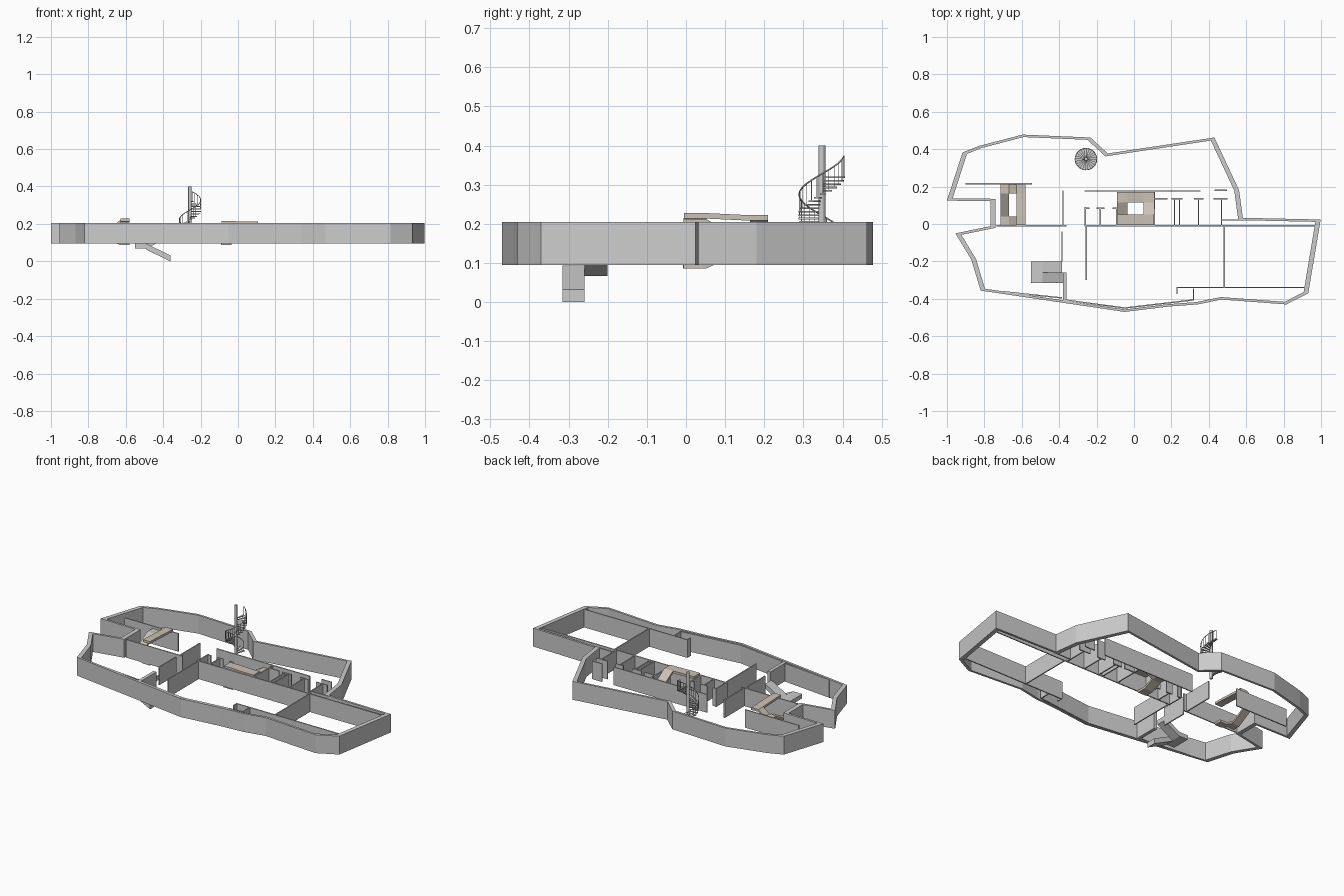
import bpy, bmesh, math
from mathutils import Vector

if "Cube" in bpy.data.objects:
    bpy.data.objects.remove(bpy.data.objects["Cube"])

Z0, Z1 = 0.095, 0.205
beige = bpy.data.materials.new("stair_stone")
beige.diffuse_color = (0.60, 0.54, 0.47, 1)
beige.use_nodes = True
beige.node_tree.nodes["Principled BSDF"].inputs["Base Color"].default_value = beige.diffuse_color


def finish(name, bm, mat=None):
    bmesh.ops.recalc_face_normals(bm, faces=bm.faces)
    me = bpy.data.meshes.new(name)
    bm.to_mesh(me)
    bm.free()
    ob = bpy.data.objects.new(name, me)
    bpy.context.collection.objects.link(ob)
    if mat:
        me.materials.append(mat)
    return ob


def prism(bm, lower, upper):
    """Closed solid between two matching loops."""
    a = [bm.verts.new(p) for p in lower]
    b = [bm.verts.new(p) for p in upper]
    bm.faces.new(a)
    bm.faces.new(b)
    n = len(a)
    for i in range(n):
        j = (i + 1) % n
        bm.faces.new((a[i], a[j], b[j], b[i]))


def wall(bm, p, q, t=0.007, z0=Z0, z1=Z1 - 0.002):
    p, q = Vector(p), Vector(q)
    d = (q - p).normalized() * t / 2
    n = Vector((-d.y, d.x))
    loop = [p + n, q + n, q - n, p - n]
    prism(bm, [(v.x, v.y, z0) for v in loop], [(v.x, v.y, z1) for v in loop])


def slab(bm, p, q, width, za, zb, t):
    """Flight of given width along p-q whose top runs from za to zb."""
    p, q = Vector(p), Vector(q)
    d = (q - p).normalized()
    n = Vector((-d.y, d.x)) * width / 2
    loop = [(p + n, za), (q + n, zb), (q - n, zb), (p - n, za)]
    prism(bm, [(v.x, v.y, z - t) for v, z in loop], [(v.x, v.y, z) for v, z in loop])


# Outer wall: outline offset inward, thicker across x than y
outline = [(-1, .125), (-.917, .382), (-.83, .417), (-.596, .478), (-.233, .4625),
           (-.14, .377), (.43, .4625), (.562, .18), (.582, .033), (.998, .024),
           (.932, -.37), (.815, -.43), (.468, -.404), (.34, -.43), (.19, -.441),
           (-.05, -.47), (-.82, -.356), (-.87, -.19), (-.955, -.05), (-.767, -.012),
           (-.767, .122)]


def inset(pts, t, k=2.0):
    s = [Vector((x, y * k)) for x, y in pts]
    out = []
    for i, p in enumerate(s):
        d1 = (p - s[i - 1]).normalized()
        d2 = (s[(i + 1) % len(s)] - p).normalized()
        n1, n2 = Vector((d1.y, -d1.x)), Vector((d2.y, -d2.x))
        m = (n1 + n2) / (1 + n1.dot(n2))
        v = p + m * t
        out.append((v.x, v.y / k))
    return out


bm = bmesh.new()
inner = inset(outline, 0.026)
rings = [[bm.verts.new((x, y, z)) for x, y in pts]
         for pts, z in ((outline, Z0), (outline, Z1), (inner, Z1), (inner, Z0))]
n = len(outline)
for r in range(4):
    a, b = rings[r], rings[(r + 1) % 4]
    for i in range(n):
        j = (i + 1) % n
        bm.faces.new((a[i], a[j], b[j], b[i]))
finish("outer_wall", bm)

# Partitions running along x: (y, x start, x end)
bm = bmesh.new()
for y, a, b in [(.215, -.90, -.545), (-.01, -.735, -.36), (-.01, -.265, .97),
                (-.34, .23, .915), (.176, -.265, .355), (.18, .43, .497),
                (.135, .425, .5), (.085, -.26, -.238), (.085, -.2, -.157),
                (.085, -.115, -.088), (.135, .11, .18), (.135, .2, .26),
                (.135, .32, .372), (.021, .468, .585)]:
    wall(bm, (a, y), (b, y))
finish("long_partitions", bm)

# Partitions running along y: (x, y start, y end)
bm = bmesh.new()
for x, a, b in [(-.38, -.01, .18), (-.385, -.20, -.04), (-.255, -.30, -.01),
                (.483, -.337, -.01), (.23, -.373, -.337), (.318, -.408, -.344),
                (.468, -.01, .135), (-.26, -.01, .09), (-.18, -.01, .085),
                (-.093, -.01, .085), (.11, -.01, .17), (.217, -.01, .135),
                (.243, -.01, .135), (.345, -.01, .135)]:
    wall(bm, (x, a), (x, b))
wall(bm, (-.37, -.408), (-.37, -.26), 0.02)
finish("cross_partitions", bm)

# Inner lining along the front
bm = bmesh.new()
for p, q in [((-.70, -.362), (-.385, -.395)), ((-.37, -.406), (-.05, -.449)),
             ((-.05, -.449), (.318, -.406))]:
    wall(bm, p, q)
finish("front_lining", bm)

# Entrance stair: landing with one ramp down and one up
bm = bmesh.new()
slab(bm, (-.55, -.258), (-.49, -.258), .116, .094, .094, .026)
slab(bm, (-.49, -.288), (-.362, -.288), .056, .094, .032, .032)
slab(bm, (-.49, -.230), (-.385, -.230), .06, .094, .155, .028)
finish("entrance_stair", bm)


# Square winding stairs
def winding(name, x0, x1, y0, y1, w, arms, t=.014):
    h = w / 2
    paths = {"front": ((x1 - w, y0 + h), (x0 + w, y0 + h)),
             "left": ((x0 + h, y0 + w), (x0 + h, y1 - w)),
             "back": ((x0 + w, y1 - h), (x1 - w, y1 - h)),
             "right": ((x1 - h, y1 - w), (x1 - h, y0 + w))}
    bm = bmesh.new()
    for arm, za, zb in arms:
        p, q = (Vector(v) for v in paths[arm])
        d = (q - p).normalized()
        slab(bm, p, q, w, za, zb, t)
        slab(bm, p - d * w, p, w, za, za, t)
    # last landing
    slab(bm, q, q + d * w * .95, w, zb, zb, t)
    finish(name, bm, beige)


winding("left_winding_stair", -.715, -.58, -.008, .21, .047,
        [("front", .10, .12), ("left", .12, .19), ("back", .19, .222), ("right", .222, .228)])
winding("middle_winding_stair", -.092, .108, -.006, .172, .058,
        [("left", .10, .128), ("back", .128, .175), ("right", .175, .212), ("front", .212, .215)])

# Spiral stair: pole, wedge treads, balusters and rail
cx, cy, steps, da = -.257, .347, 25, math.radians(15)
bm = bmesh.new()
ring = [(cx + .009 * math.cos(i * math.pi / 8), cy + .009 * math.sin(i * math.pi / 8)) for i in range(16)]
prism(bm, [(x, y, .10) for x, y in ring], [(x, y, .40) for x, y in ring])
finish("spiral_pole", bm)

bm, posts, rail = bmesh.new(), bmesh.new(), []
for i in range(steps):
    a = math.radians(78) - (steps - 1 - i) * da
    z = .11 + i * .0088
    loop = [(cx + r * math.cos(a + s * da * .5), cy + r * math.sin(a + s * da * .5))
            for r, s in ((.008, -1), (.06, -1), (.06, 1), (.008, 1))]
    prism(bm, [(x, y, z - .004) for x, y in loop], [(x, y, z) for x, y in loop])
    px, py = cx + .058 * math.cos(a), cy + .058 * math.sin(a)
    wall(posts, (px - .0008, py), (px + .0008, py), .0016, z, z + .052)
    rail.append((px, py, z + .052))
finish("spiral_treads", bm)
finish("spiral_balusters", posts)

cu = bpy.data.curves.new("spiral_rail", "CURVE")
cu.dimensions = "3D"
cu.bevel_depth = .002
cu.bevel_resolution = 1
cu.use_fill_caps = True
sp = cu.splines.new("POLY")
sp.points.add(len(rail) - 1)
for pt, co in zip(sp.points, rail):
    pt.co = (*co, 1)
bpy.context.collection.objects.link(bpy.data.objects.new("spiral_rail", cu))
